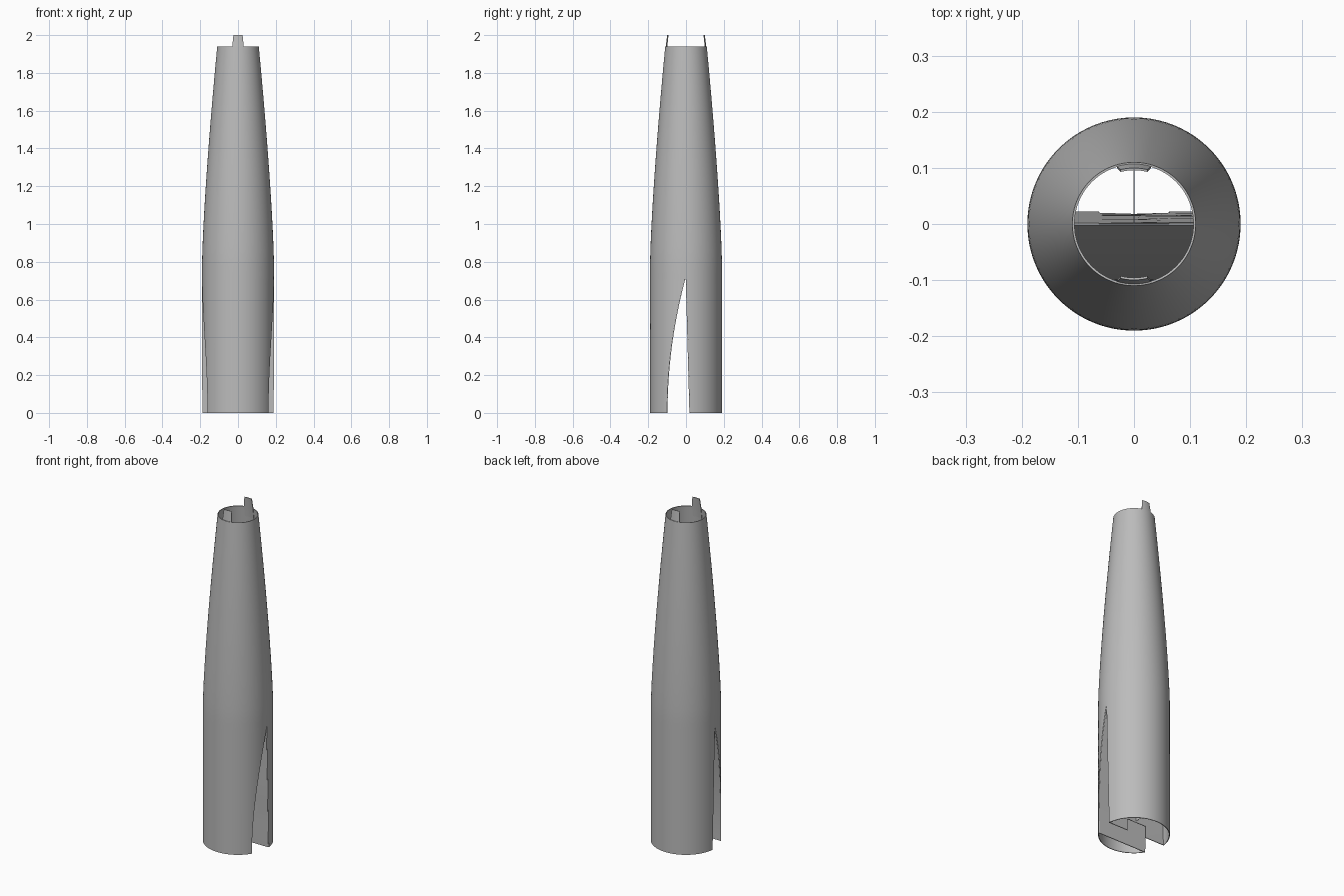
import bpy, bmesh, math

cube = bpy.data.objects.get("Cube")
if cube:
    bpy.data.objects.remove(cube, do_unlink=True)

APEX, RIM, WALL = 0.73, 1.94, 0.004

grey = bpy.data.materials.new("plain_grey")
grey.use_nodes = True
grey.diffuse_color = (0.5, 0.5, 0.5, 1)
grey.node_tree.nodes["Principled BSDF"].inputs["Base Color"].default_value = (0.5, 0.5, 0.5, 1)


def radius(z):
    """Straight lower tube, tapering towards the rim."""
    t = max(0, (z - 0.8) / (RIM - 0.8))
    return 0.19 - 0.08 * t ** 1.35


def front_cut(z):
    return -0.1 * (1 - (z / APEX) ** 2)


def back_cut(z):
    return 0.02 * (1 - z / APEX)


def build(name, patches, offset):
    """Join patches (function, columns, rows, bottom, top) into one thin sheet."""
    bm = bmesh.new()
    for fn, cols, rows, low, high in patches:
        grid = [[bm.verts.new(fn(i / cols, low + (high - low) * j / rows))
                 for i in range(cols + 1)] for j in range(rows + 1)]
        for a, b in zip(grid, grid[1:]):
            for i in range(cols):
                bm.faces.new((a[i], a[i + 1], b[i + 1], b[i]))
    bmesh.ops.remove_doubles(bm, verts=bm.verts, dist=0.00005)
    mesh = bpy.data.meshes.new(name)
    bm.to_mesh(mesh)
    bm.free()
    mesh.materials.append(grey)
    obj = bpy.data.objects.new(name, mesh)
    bpy.context.collection.objects.link(obj)
    bpy.ops.object.select_all(action='DESELECT')
    obj.select_set(True)
    bpy.context.view_layer.objects.active = obj
    mod = obj.modifiers.new("thickness", 'SOLIDIFY')
    mod.thickness = WALL
    mod.offset = offset
    bpy.ops.object.modifier_apply(modifier=mod.name)
    bpy.ops.object.shade_smooth_by_angle(angle=math.radians(35))
    return obj


# Outer shell: two lower halves separated by the slits, and a full upper tube
def ring(angle, z):
    r = radius(z)
    return (r * math.cos(angle), r * math.sin(angle), z)


def back_half(u, z):
    a = math.asin(back_cut(z) / radius(z))
    return ring(a + (math.pi - 2 * a) * u, z)


def front_half(u, z):
    a = math.asin(-front_cut(z) / radius(z))
    return ring(math.pi + a + (math.pi - 2 * a) * u, z)


build("tapered_shell", [
    (back_half, 40, 20, 0, APEX),
    (front_half, 40, 20, 0, APEX),
    (lambda u, z: ring(math.tau * u, z), 80, 28, APEX, RIM)], -1)


# Curved partition closing the front half
def half_width(y, z):
    return math.sqrt((radius(z) - WALL / 2) ** 2 - y * y)


def front_sheet(u, z):
    y = front_cut(z)
    return (half_width(y, z) * (2 * u - 1), y, z)


build("front_partition", [(front_sheet, 2, 20, 0, APEX)], 0)


# Flat partition closing the back half, notched at the bottom
NOTCH_X, NOTCH_Z = 0.062, 0.07


def side_strip(side):
    def fn(u, z):
        y = back_cut(z)
        x = NOTCH_X + (half_width(y, z) - NOTCH_X) * u
        return (side * x, y, z)
    return fn


def middle_strip(u, z):
    return (NOTCH_X * (1 - 2 * u), back_cut(z), z)


back = [(middle_strip, 1, 10, NOTCH_Z, APEX)]
for side in (1, -1):
    back += [(side_strip(side), 1, 1, 0, NOTCH_Z),
             (side_strip(side), 1, 10, NOTCH_Z, APEX)]
build("back_partition", back, 0)


# Thin upright rib between the back partition and the back wall
def rib(u, z):
    y = back_cut(z)
    return (0, y + (radius(z) - WALL / 2 - y) * u, z)


build("back_rib", [(rib, 1, 1, NOTCH_Z + 0.01, APEX)], 0).scale.x = 0.25


# Narrow tabs inside the rim, leaning inwards
def tab(side):
    def fn(u, z):
        r = 0.105 - 0.12 * (z - RIM)
        x = (0.03 - 0.1 * max(0, z - RIM)) * (2 * u - 1)
        return (x, side * math.sqrt(r * r - x * x), z)
    return fn


for name, side in (("front_tab", -1), ("back_tab", 1)):
    build(name, [(tab(side), 6, 2, 1.88, 2)], 0)
